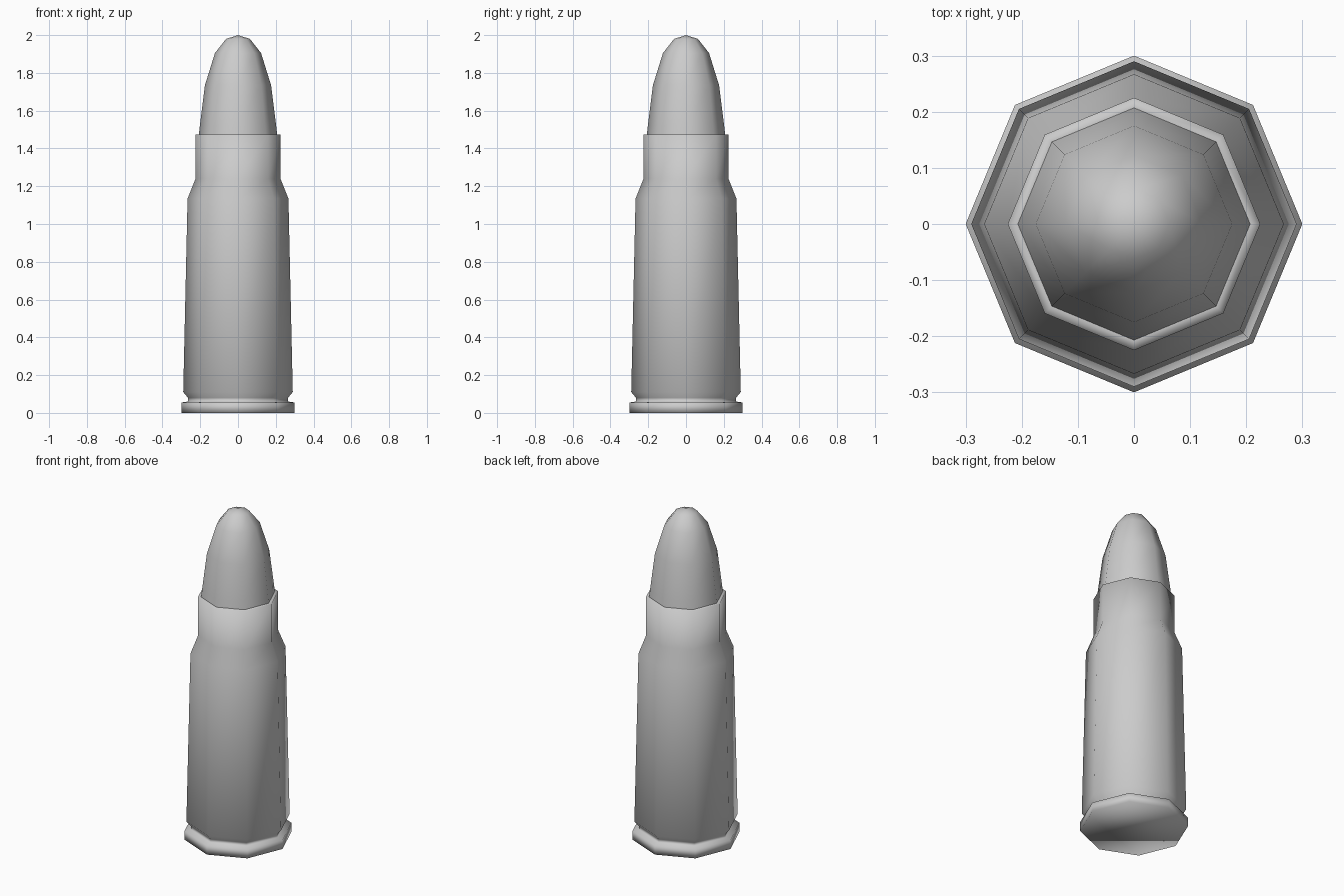
import bpy, bmesh, math

if "Cube" in bpy.data.objects:
    bpy.data.objects.remove(bpy.data.objects["Cube"])

SIDES = 8


def lathe(name, profile, cap_bottom=False):
    """Revolve (radius, height) pairs around z; radius 0 closes to a tip."""
    bm = bmesh.new()
    rings = []
    for r, z in profile:
        if r == 0:
            rings.append([bm.verts.new((0, 0, z))] * SIDES)
        else:
            angles = [2 * math.pi * i / SIDES for i in range(SIDES)]
            rings.append([bm.verts.new((r * math.cos(a), r * math.sin(a), z)) for a in angles])
    for low, high in zip(rings, rings[1:]):
        for i in range(SIDES):
            j = (i + 1) % SIDES
            corners = [low[i], low[j], high[j], high[i]]
            bm.faces.new(list(dict.fromkeys(corners)))
    if cap_bottom:
        bm.faces.new(rings[0][::-1])
    bm.normal_update()
    for face in bm.faces:
        face.smooth = True
    mesh = bpy.data.meshes.new(name)
    bm.to_mesh(mesh)
    bm.free()
    obj = bpy.data.objects.new(name, mesh)
    bpy.context.collection.objects.link(obj)
    return obj


# Case: rim, extractor groove, tapered body, shoulder, neck and mouth lip
lathe("case", [
    (0.30, 0.0), (0.30, 0.055),
    (0.265, 0.06), (0.265, 0.08), (0.29, 0.11),
    (0.267, 1.135), (0.225, 1.24),
    (0.225, 1.475), (0.207, 1.475),
], cap_bottom=True)

# Bullet: rounded ogive seated in the mouth
lathe("bullet", [
    (0.207, 1.475), (0.202, 1.52), (0.175, 1.735),
    (0.122, 1.905), (0.063, 1.98), (0.0, 2.0),
])
